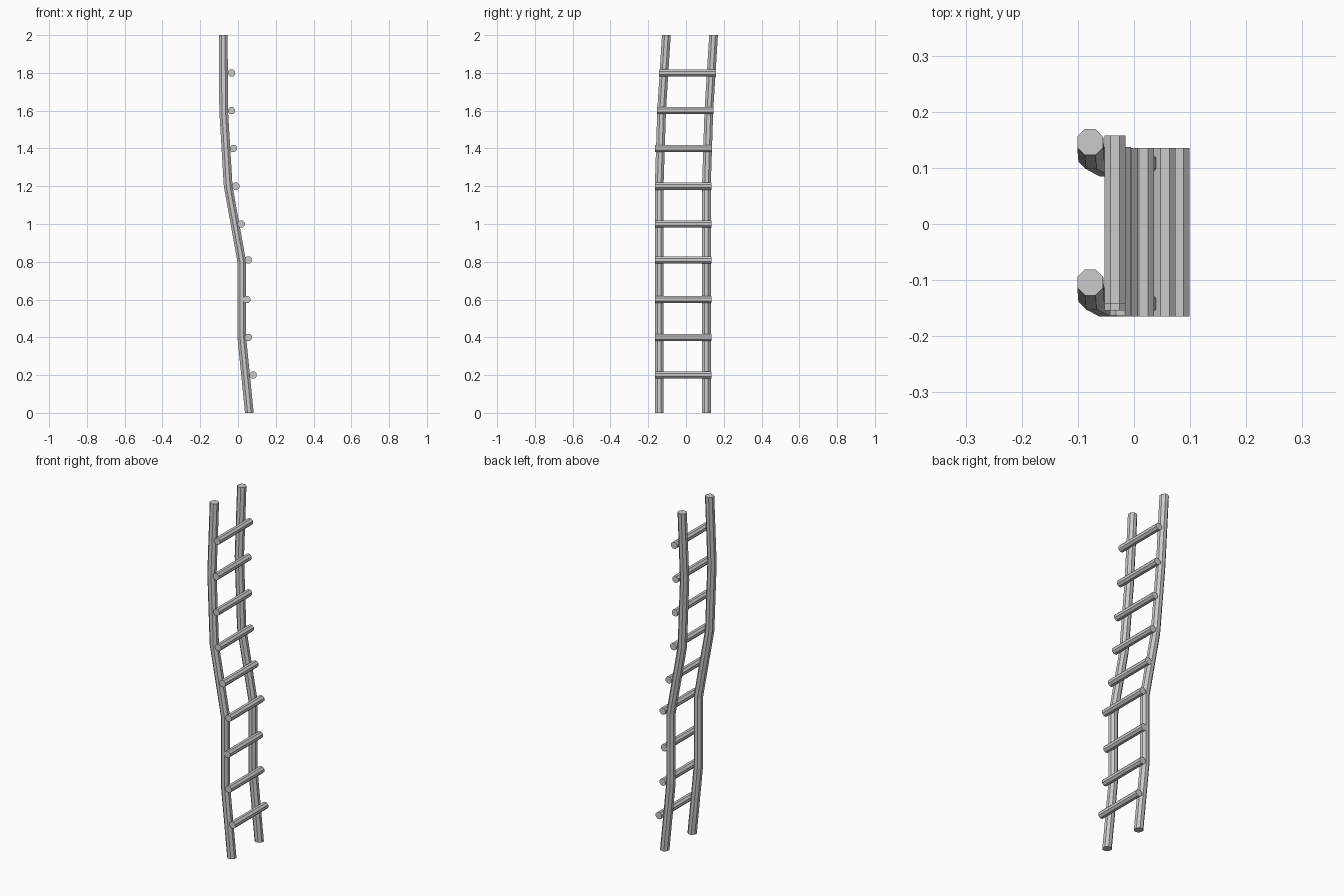
import bpy, bmesh
from math import cos, sin, pi

if "Cube" in bpy.data.objects:
    bpy.data.objects.remove(bpy.data.objects["Cube"])


def prism(name, centres, radius, axis, sides=8):
    """Sweep a polygon ring through the centres, rings square to the axis."""
    bm = bmesh.new()
    rings = []
    for x, y, z in centres:
        ring = []
        for i in range(sides):
            a = 2 * pi * (i + 0.5) / sides
            u, v = radius * cos(a), radius * sin(a)
            p = (x + u, y + v, z) if axis == 'Z' else (x + u, y, z + v)
            ring.append(bm.verts.new(p))
        rings.append(ring)
    for r0, r1 in zip(rings, rings[1:]):
        for i in range(sides):
            j = (i + 1) % sides
            bm.faces.new((r0[i], r0[j], r1[j], r1[i]))
    bm.faces.new(rings[0])
    bm.faces.new(rings[-1])
    bmesh.ops.recalc_face_normals(bm, faces=bm.faces)
    mesh = bpy.data.meshes.new(name)
    bm.to_mesh(mesh)
    bm.free()
    obj = bpy.data.objects.new(name, mesh)
    bpy.context.collection.objects.link(obj)
    return obj


# Bent side rails: same path, 0.25 apart
path = [(0.06, -0.142, 0), (0.02, -0.142, 0.4), (0.02, -0.142, 0.8),
        (-0.052, -0.142, 1.2), (-0.076, -0.129, 1.6), (-0.078, -0.104, 2.0)]
for name, dy in (("left_rail", 0), ("right_rail", 0.25)):
    prism(name, [(x, y + dy, z) for x, y, z in path], 0.025, 'Z')

# Rungs fixed to the +x face of the rails: (x, y centre, z)
rungs = [(0.08, -0.015, 0.2), (0.055, -0.015, 0.4), (0.047, -0.015, 0.6),
         (0.055, -0.015, 0.81), (0.017, -0.015, 1.0), (-0.012, -0.015, 1.2),
         (-0.024, -0.013, 1.4), (-0.034, -0.004, 1.6), (-0.034, 0.008, 1.8)]
for i, (x, y, z) in enumerate(rungs):
    prism(f"rung_{i + 1}", [(x, y - 0.15, z), (x, y + 0.15, z)], 0.0205, 'Y')
